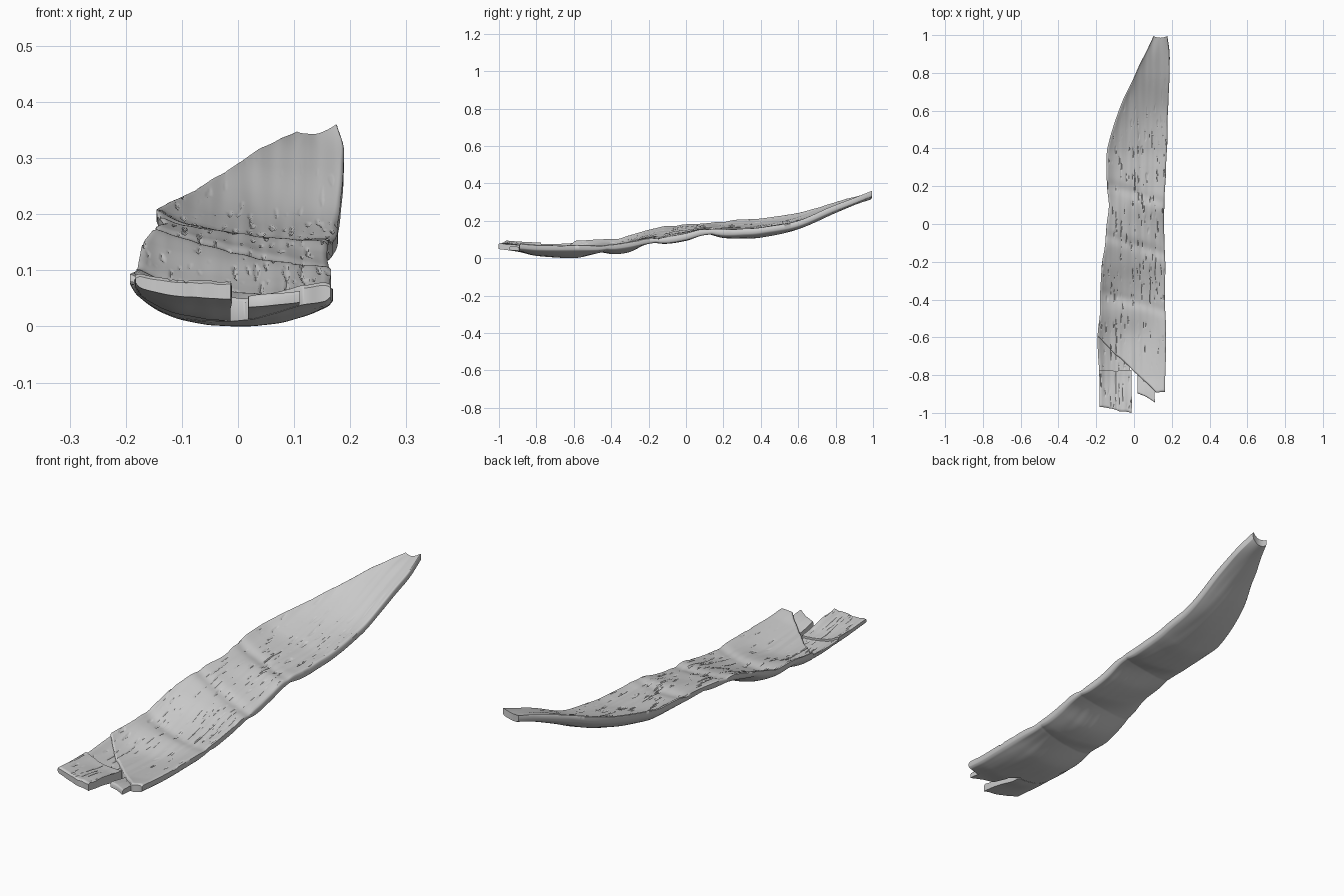
import bpy, bmesh, math
from mathutils import Vector, noise

if "Cube" in bpy.data.objects:
    bpy.data.objects.remove(bpy.data.objects["Cube"])

# stations along the strip: y, left x, right x, top z at left edge / middle / right edge, belly depth
ROWS = [(-1.0, -.182, .163, .106, .086, .086, 0), (-.9, -.184, .165, .099, .074, .085, .002),
        (-.8, -.186, .167, .096, .056, .078, .006), (-.6, -.192, .170, .100, .045, .076, .006),
        (-.46, -.180, .165, .108, .064, .076, 0), (-.38, -.180, .164, .114, .068, .080, .008),
        (-.3, -.176, .164, .130, .088, .093, .016), (-.2, -.168, .164, .158, .122, .113, 0),
        (-.1, -.152, .163, .181, .140, .118, .014), (0, -.145, .160, .186, .152, .134, .014),
        (.1, -.134, .162, .191, .168, .158, 0), (.2, -.141, .166, .204, .165, .157, .016),
        (.3, -.146, .170, .214, .166, .160, .020), (.4, -.141, .175, .221, .172, .166, .020),
        (.6, -.080, .180, .248, .210, .206, .014), (.8, .010, .188, .305, .285, .288, .006),
        (.9, .058, .187, .332, .320, .325, .002), (1.0, .106, .176, .352, .350, .366, 0)]


def station(y):
    """Smooth interpolation of the station table."""
    n = len(ROWS)
    i = 0
    while i < n - 2 and y > ROWS[i + 1][0]:
        i += 1
    a, b = ROWS[i], ROWS[i + 1]
    p, q = ROWS[max(i - 1, 0)], ROWS[min(i + 2, n - 1)]
    h = b[0] - a[0]
    t = min(max((y - a[0]) / h, 0), 1)
    out = []
    for k in range(1, 7):
        ma = (b[k] - p[k]) / (b[0] - p[0]) * h
        mb = (q[k] - a[k]) / (q[0] - a[0]) * h
        out.append((2*t**3 - 3*t*t + 1) * a[k] + (t**3 - 2*t*t + t) * ma
                   + (3*t*t - 2*t**3) * b[k] + (t**3 - t*t) * mb)
    return out


def surface(u, y):
    """Top and bottom point of the strip at u (-1 left .. 1 right) and y."""
    xl, xr, zl, zc, zr, belly = station(y)
    x = (xl + xr) / 2 + u * (xr - xl) / 2
    edge = (zl + zr) / 2 + u * (zr - zl) / 2
    z = edge + (zc - (zl + zr) / 2) * (1 - abs(u) ** (4 if u < 0 else 1.9))
    z += .003 * noise.noise(Vector((x * 5, y * 6, 2)))
    x += .003 * noise.noise(Vector((u * .5, y * 9, 7)))
    thick = .035 - .006 * max(0, -u) ** 2 - .005 * max(0, min(1, (y - .7) / .3))
    bottom = z - thick - belly * (1 - u * u)
    bottom += .0015 * noise.noise(Vector((x * 30, y * 4, 11)))
    # cross creases pinching the underside
    for yc in (-.46, -.2, .1):
        bottom += .006 * math.exp(-abs(y - yc - .04 * u) / .03)
    # cross folds, long grain and short fibre slits on the upper face
    for yc, d in ((.16, .006), (-.11, .007), (-.41, .005)):
        z -= d * math.exp(-((y - yc + .05 * u) / .03) ** 2)
    z += .0025 * noise.noise(Vector((x * 40, y * 2.5, 0)))
    pit = noise.noise(Vector((x * 110, y * 14, 5)))
    patch = noise.noise(Vector((x * 6, y * 5, 3)))
    fade = max(0, min(1, (.85 - y) * 2))
    z -= .0035 * fade * min(1, max(0, (pit - .36 + .2 * patch) * 6))
    # softened rims
    rim = max(0, abs(u) - .93) / .07
    z -= .006 * rim * rim
    bottom += .007 * rim * rim
    return x, z, bottom


def sheet(name, u0, u1, start, end, nu, nv, drop=0, thick_cut=0):
    """Closed slab between two broken edges given as functions of u."""
    bm = bmesh.new()
    top, bot = [], []
    for j in range(nv + 1):
        rt, rb = [], []
        for i in range(nu + 1):
            u = u0 + (u1 - u0) * i / nu
            y = start(u) + (end(u) - start(u)) * j / nv
            x, zt, zb = surface(u, y)
            soft = .006 if j == 0 else .002 if j == 1 else 0
            rt.append(bm.verts.new((x, y, zt - drop - soft)))
            rb.append(bm.verts.new((x, y, zb + thick_cut)))
        top.append(rt)
        bot.append(rb)
    for j in range(nv):
        for i in range(nu):
            bm.faces.new((top[j][i], top[j][i+1], top[j+1][i+1], top[j+1][i]))
            bm.faces.new((bot[j][i], bot[j+1][i], bot[j+1][i+1], bot[j][i+1]))
        bm.faces.new((top[j][0], top[j+1][0], bot[j+1][0], bot[j][0]))
        bm.faces.new((top[j][nu], bot[j][nu], bot[j+1][nu], top[j+1][nu]))
    for i in range(nu):
        bm.faces.new((top[0][i], bot[0][i], bot[0][i+1], top[0][i+1]))
        bm.faces.new((top[nv][i], top[nv][i+1], bot[nv][i+1], bot[nv][i]))
    bmesh.ops.recalc_face_normals(bm, faces=bm.faces)
    me = bpy.data.meshes.new(name)
    bm.to_mesh(me)
    bm.free()
    ob = bpy.data.objects.new(name, me)
    bpy.context.collection.objects.link(ob)
    bpy.context.view_layer.objects.active = ob
    ob.select_set(True)
    bpy.ops.object.shade_smooth_by_angle(angle=math.radians(50))
    ob.select_set(False)
    return ob


def jag(u, seed, amp=.01):
    return amp * noise.noise(Vector((u * 4, seed + .3, 1.4)))


def crack(u):
    """Diagonal break across the front of the main strip."""
    return max(-.6 - .29 * (u + 1) / 1.72, -.89) + jag(u, 3)


# main strip from the diagonal break to the tip
parts = [sheet("main_strip", -1, 1, crack, lambda u: .992 - .006 * math.cos(u * 2), 120, 400)]
# wedge of the lower layer under the break
parts.append(sheet("torn_wedge", -1, -.06, lambda u: -.79 + jag(u, 4),
                   lambda u: crack(u) + .02, 50, 40, .012, .001))
# front left flap, slightly lifted at its back edge
parts.append(sheet("left_flap", -1, -.02, lambda u: -.965 - .03 * (u + 1) + jag(u, 5),
                   lambda u: -.775 + jag(u, 6), 50, 40, .003, 0))
# front right splinter beside the notch
parts.append(sheet("right_splinter", .16, .68, lambda u: -.89 - .1 * (u - .16) + jag(u, 8),
                   lambda u: crack(u) + .03, 30, 30, .014, .001))

# rest the lowest point on the ground
low = min(v.co.z for o in parts for v in o.data.vertices)
for o in parts:
    for v in o.data.vertices:
        v.co.z -= low
